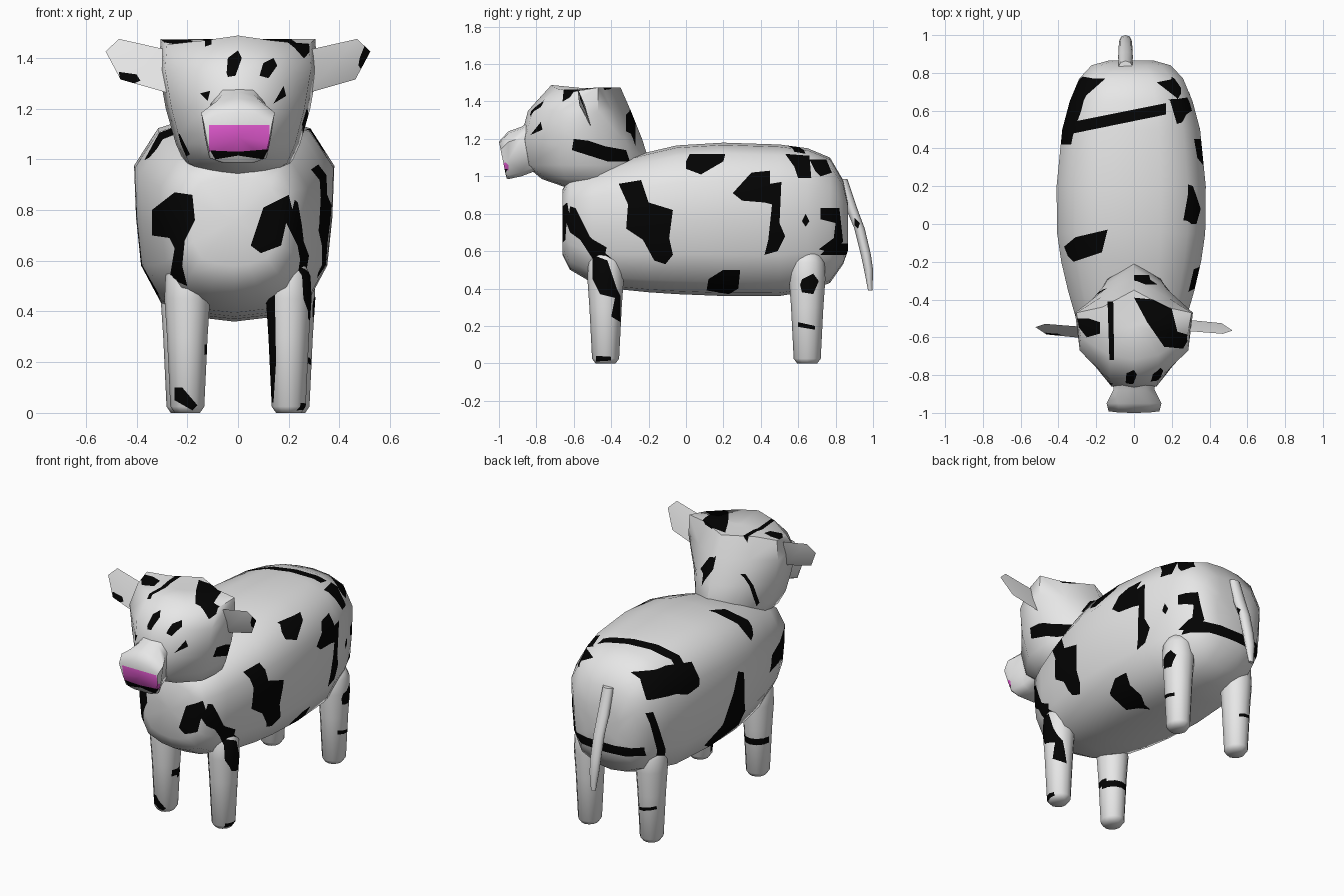
import bpy, bmesh, math
from mathutils import Vector


def material(name, rgb):
    m = bpy.data.materials.new(name)
    m.diffuse_color = (*rgb, 1)
    return m


MATS = [material("white hide", (0.8, 0.8, 0.8)),
        material("black patches", (0.001, 0.001, 0.001)),
        material("pink nose", (0.75, 0.1, 0.62))]
WHITE, BLACK, PINK = range(3)

# view direction -> (normal, index of horizontal axis, index of vertical axis)
VIEWS = {"front": (Vector((0, -1, 0)), 0, 2), "back": (Vector((0, 1, 0)), 0, 2),
         "right": (Vector((1, 0, 0)), 1, 2), "left": (Vector((-1, 0, 0)), 1, 2),
         "top": (Vector((0, 0, 1)), 0, 1)}


def prepare(bm):
    """Outward normals, split hard edges, remember smooth normals for shading."""
    bmesh.ops.recalc_face_normals(bm, faces=bm.faces[:])
    sharp = [e for e in bm.edges if e.calc_face_angle(0) > math.radians(60)]
    bmesh.ops.split_edges(bm, edges=sharp)
    bm.normal_update()
    layer = bm.verts.layers.float_vector.new("smooth")
    for v in bm.verts:
        v[layer] = v.normal
    return bm


def loft(rings):
    bm = bmesh.new()
    vs = [[bm.verts.new(p) for p in r] for r in rings]
    n = len(vs[0])
    for a, b in zip(vs, vs[1:]):
        for i in range(n):
            bm.faces.new((a[i], a[(i + 1) % n], b[(i + 1) % n], b[i]))
    caps = [bm.faces.new(vs[0]), bm.faces.new(vs[-1])]
    bmesh.ops.poke(bm, faces=caps)
    return prepare(bm)


def mirrored(half):
    """Close a half outline whose first and last points lie on the centre line."""
    return half + [(-p[0], *p[1:]) for p in half[-2:0:-1]]


def inside(u, v, poly):
    hit = False
    for (a, b), (c, d) in zip(poly, poly[1:] + poly[:1]):
        if (b > v) != (d > v) and u < (c - a) * (v - b) / (d - b) + a:
            hit = not hit
    return hit


def paint(bm, view, flat, mat=BLACK, facing=0.2):
    """Cut a patch outline into the surface seen from one view and colour it."""
    d, iu, iv = VIEWS[view]
    poly = list(zip(flat[::2], flat[1::2]))
    for p, q in zip(poly, poly[1:] + poly[:1]):
        bm.normal_update()
        lo, hi = [min(x) for x in zip(p, q)], [max(x) for x in zip(p, q)]
        geom = set()
        for f in bm.faces:
            us = [w.co[iu] for w in f.verts]
            vs = [w.co[iv] for w in f.verts]
            if (f.normal.dot(d) > facing and min(us) <= hi[0] and max(us) >= lo[0]
                    and min(vs) <= hi[1] and max(vs) >= lo[1]):
                geom.update([f, *f.edges, *f.verts])
        co, no = Vector(), Vector()
        co[iu], co[iv] = p
        no[iu], no[iv] = q[1] - p[1], p[0] - q[0]
        if geom:
            bmesh.ops.bisect_plane(bm, geom=list(geom), dist=1e-5,
                                   plane_co=co, plane_no=no.normalized())
    bm.normal_update()
    for f in bm.faces:
        c = f.calc_center_median()
        if f.normal.dot(d) > facing and inside(c[iu], c[iv], poly):
            f.material_index = mat


def finish(name, bm):
    layer = bm.verts.layers.float_vector["smooth"]
    normals = [v[layer].normalized() for v in bm.verts]
    bm.verts.layers.float_vector.remove(layer)
    for f in bm.faces:
        f.smooth = True
    me = bpy.data.meshes.new(name)
    bm.to_mesh(me)
    bm.free()
    for m in MATS:
        me.materials.append(m)
    me.normals_split_custom_set_from_vertices(normals)
    bpy.context.collection.objects.link(bpy.data.objects.new(name, me))


# body: barrel sections along y (y, half width, bottom, top)
section = mirrored([(0, 1), (.4, .985), (.76, .93), (1, .75), (.98, .5), (.93, .27),
                    (.73, .09), (.35, .02), (0, 0)])
body = loft([[(-.015 + x * w, y, b + h * (t - b)) for x, h in section] for y, w, b, t in [
    (-.66, .175, .58, .93), (-.62, .24, .50, 1.0), (-.5, .292, .43, 1.04), (-.35, .335, .395, 1.09),
    (-.2, .37, .38, 1.13), (-.05, .392, .37, 1.165), (.2, .395, .36, 1.18), (.5, .365, .36, 1.17),
    (.65, .325, .385, 1.15), (.77, .275, .43, 1.10), (.84, .21, .53, .98), (.865, .12, .6, .86)]])
paint(body, "right", [-.36, .96, -.24, .98, -.2, .86, -.07, .82, -.09, .67, -.07, .58, -.11, .53,
                      -.17, .55, -.23, .66, -.32, .72, -.31, .85])
paint(body, "right", [.25, .91, .35, 1.02, .45, 1.03, .45, .96, .51, .97, .5, .75, .53, .68,
                      .49, .6, .42, .58, .44, .66, .46, .85, .42, .86, .3, .87])
paint(body, "right", [0, 1.08, .02, 1.12, .21, 1.12, .2, 1.08, .08, 1.01, 0, 1.04])
paint(body, "right", [.53, 1.12, .66, 1.11, .67, .99, .6, .99, .58, 1.05])
paint(body, "right", [.66, 1.09, .75, 1.09, .78, 1.02, .72, 1.0, .69, 1.03])
paint(body, "right", [.72, .83, .82, .83, .84, .65, .78, .59, .71, .61, .79, .67, .8, .75, .72, .77])
paint(body, "right", [.62, .76, .64, .8, .66, .76, .64, .73])
paint(body, "right", [.12, .45, .2, .5, .29, .5, .28, .4, .23, .37, .11, .39], facing=.05)
paint(body, "right", [-.62, .84, -.59, .83, -.46, .57, -.5, .56, -.63, .76])
paint(body, "front", [-.34, .8, -.25, .87, -.18, .86, -.17, .76, -.21, .68, -.22, .58, -.2, .5,
                      -.27, .53, -.25, .65, -.27, .69, -.34, .7])
paint(body, "front", [.05, .66, .1, .81, .2, .86, .22, .78, .28, .62, .27, .56, .25, .58,
                      .24, .65, .19, .75, .17, .66, .09, .63])
paint(body, "top", [-.37, -.12, -.31, -.07, -.14, -.03, -.17, -.15, -.32, -.2, -.35, -.17])
paint(body, "top", [-.33, .54, .17, .64, .17, .58, -.32, .48])
paint(body, "left", [.77, 1.08, .6, 1.09, .42, 1.06, .42, .92, .52, .9, .6, .93, .78, .94])
paint(body, "left", [.79, .86, .75, .86, .62, .5, .67, .48])
paint(body, "left", [.06, .88, 0, .85, -.03, .65, -.08, .47, .04, .45, .2, .43, .27, .47,
                     .17, .6, .1, .75])
paint(body, "back", [-.26, .64, .25, .64, .25, .58, -.26, .58])
finish("body", body)

# head: bucket-shaped rings stacked in z (z, half width, back y, front y, front dip)
head = loft([mirrored([(0, yb, z), (.55 * w, yb - .09, z), (w, -.47, z), (.92 * w, ys, z - dip),
                       (.42 * w, yf + .025, z - dip / 4), (0, yf, z + dip * .6)])
             for z, w, yb, ys, yf, dip in [
                 (.94, .13, -.26, -.57, -.64, 0), (.985, .21, -.21, -.64, -.77, 0),
                 (1.06, .245, -.19, -.67, -.86, 0), (1.2, .285, -.235, -.68, -.885, 0),
                 (1.35, .312, -.295, -.67, -.845, 0), (1.475, .305, -.35, -.60, -.72, .022)]])
paint(head, "right", [-.6, 1.2, -.52, 1.19, -.43, 1.16, -.32, 1.14, -.3, 1.08, -.42, 1.08, -.61, 1.14])
paint(head, "right", [-.32, 1.33, -.29, 1.36, -.27, 1.29, -.28, 1.22, -.32, 1.24])
paint(head, "front", [-.045, 1.34, -.04, 1.4, 0, 1.43, .015, 1.4, -.01, 1.33, -.04, 1.325])
paint(head, "front", [.085, 1.33, .1, 1.38, .14, 1.4, .155, 1.37, .12, 1.32])
paint(head, "front", [-.15, 1.26, -.11, 1.27, -.12, 1.23])
paint(head, "front", [.14, 1.22, .18, 1.29, .19, 1.25])
paint(head, "front", [-.26, 1.1, -.23, 1.1, -.19, 1.02, -.22, 1.0, -.26, 1.04])
paint(head, "top", [0, -.39, .1, -.4, .2, -.45, .23, -.57, .3, -.59, .26, -.66, .16, -.65, .07, -.52])
paint(head, "top", [-.14, -.41, -.11, -.41, -.105, -.72, -.13, -.72])
paint(head, "top", [-.33, -.5, -.24, -.5, -.18, -.52, -.18, -.58, -.25, -.6])
paint(head, "top", [0, -.27, .08, -.27, .09, -.31, 0, -.3], facing=.1)
paint(head, "left", [-.34, 1.27, -.355, 1.27, -.42, 1.08, -.405, 1.06])
finish("head", head)

# muzzle: sections along y, the front one leaning back at the chin
snout = mirrored([(0, 1), (.58, .96), (1, .78), (.9, .4), (.78, .08), (.4, 0), (0, 0)])
muzzle = loft([[(x * w, y + lean * (1 - h), b + h * (t - b)) for x, h in snout]
               for y, w, b, t, lean in [(-.8, .10, 1.03, 1.32, 0), (-.88, .11, 1.0, 1.265, 0),
                                        (-.95, .145, .985, 1.24, 0), (-1.0, .135, .99, 1.185, .04)]])
paint(muzzle, "front", [-.115, 1.03, .125, 1.03, .125, 1.135, -.115, 1.135], PINK)
paint(muzzle, "front", [-.11, 1.035, 0, 1.03, .12, 1.04, .1, 1.0, 0, 1.015, -.09, 1.0])
finish("muzzle", muzzle)

# ears: thin leaf shapes with a slight ridge
for side, name in ((1, "right_ear"), (-1, "left_ear")):
    ear = bmesh.new()
    rim = [ear.verts.new((side * x, -.555 - side * .35 * (z - 1.4), z)) for x, z in
           [(.27, 1.43), (.47, 1.475), (.522, 1.425), (.463, 1.315), (.27, 1.26)]]
    for y in (-.57, -.54):
        mid = ear.verts.new((side * .38, y, 1.38))
        for a, b in zip(rim, rim[1:] + rim[:1]):
            ear.faces.new((a, b, mid))
    prepare(ear)
    if side > 0:
        paint(ear, "front", [.475, 1.37, .48, 1.4, .5, 1.45, .53, 1.43, .49, 1.35])
    else:
        paint(ear, "front", [-.47, 1.345, -.4, 1.335, -.385, 1.31, -.46, 1.28])
    finish(name, ear)

# legs: tapered columns with rounded tops
LEG = [(0, .05), (.025, .067), (.3, .08), (.45, .09), (.54, .086), (.585, .065), (.605, .03)]
LEG_PATCHES = {
    "front_right_leg": [
        ("right", [-.5, .58, -.42, .55, -.37, .4, -.35, .36, -.35, .22, -.4, .25, -.38, .35,
                   -.46, .37, -.5, .45]),
        ("right", [-.48, .04, -.4, .035, -.4, .015, -.48, .01]),
        ("front", [.1, .49, .145, .49, .15, .2, .14, .04, .12, .04, .1, .2])],
    "front_left_leg": [
        ("front", [-.25, .1, -.22, .1, -.16, .03, -.18, .01, -.25, .05]),
        ("back", [-.3, .25, -.1, .25, -.1, .21, -.3, .21]),
        ("right", [-.47, .27, -.4, .27, -.4, .23, -.47, .23])],
    "back_right_leg": [
        ("right", [.62, .45, .68, .48, .71, .44, .68, .37, .62, .38, .61, .42]),
        ("right", [.6, .22, .69, .2, .69, .18, .6, .195])],
    "back_left_leg": [("back", [-.28, .24, -.18, .22, -.18, .2, -.28, .22])]}
for name, patches in LEG_PATCHES.items():
    cx = (.2 if "front" in name else .215) * (1 if "right" in name else -1)
    cy = -.43 if "front" in name else .648
    leg = loft([[(cx + r * math.cos(k * math.pi / 6), cy + 1.08 * r * math.sin(k * math.pi / 6), z)
                 for k in range(12)] for z, r in LEG])
    for view, outline in patches:
        paint(leg, view, outline)
    finish(name, leg)

# tail: hanging tapered tube
tail = loft([[(-.045 + 1.3 * r * math.cos(k * math.pi / 4), y + r * math.sin(k * math.pi / 4), z)
              for k in range(8)] for y, z, r in
             [(.835, .985, .028), (.885, .83, .03), (.928, .72, .028), (.962, .58, .027),
              (.976, .5, .024), (.985, .39, .012)]])
paint(tail, "right", [.9, .78, .93, .75, .92, .72, .9, .74])
finish("tail", tail)
